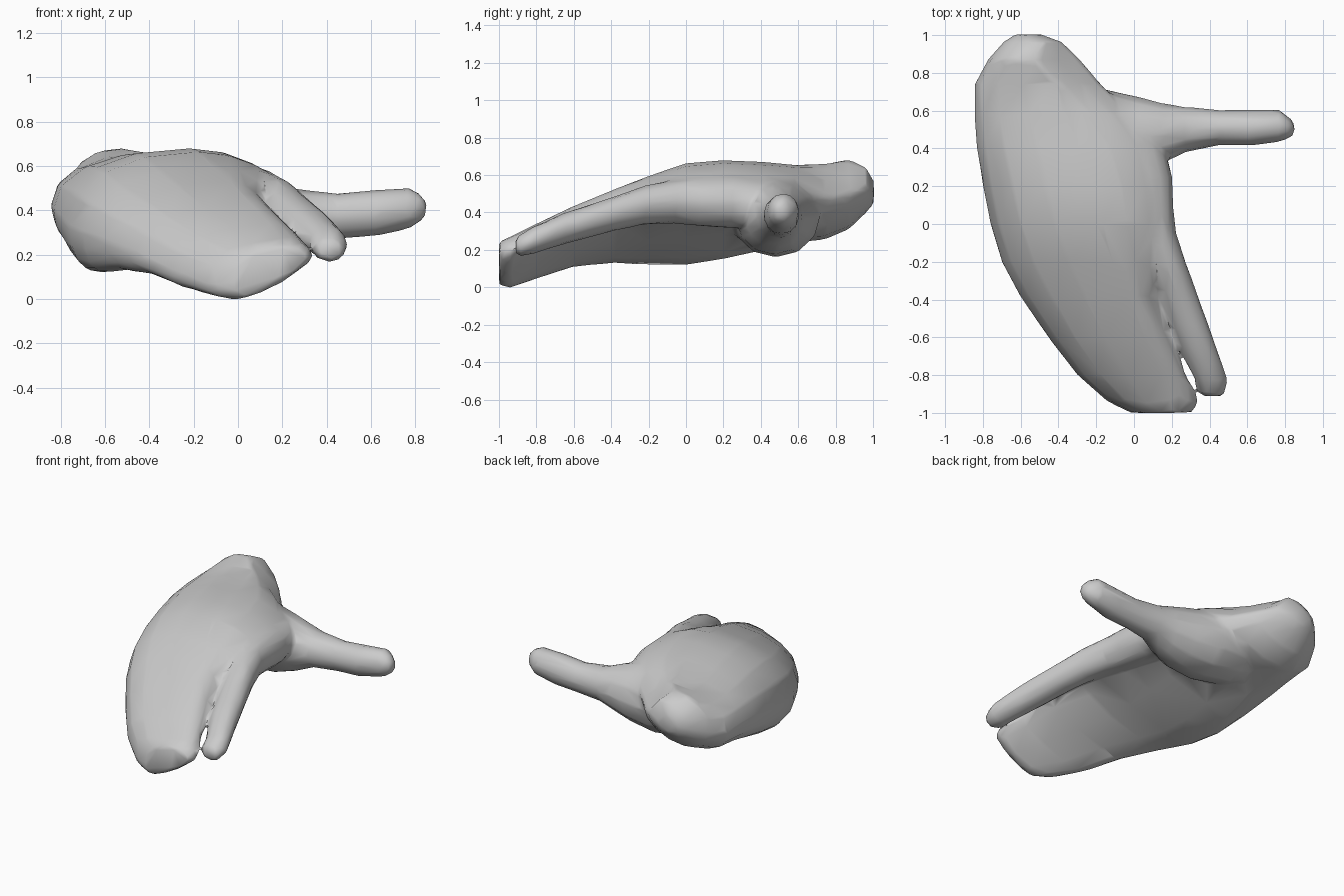
import bpy, bmesh, math
from mathutils import Vector

if "Cube" in bpy.data.objects:
    bpy.data.objects.remove(bpy.data.objects["Cube"])

grey = bpy.data.materials.new("plain_grey")
grey.diffuse_color = (0.6, 0.6, 0.6, 1)
grey.use_nodes = True
grey.node_tree.nodes["Principled BSDF"].inputs["Base Color"].default_value = grey.diffuse_color


def loft(name, rings):
    """Skin a list of equally sized point rings and cap both ends."""
    bm = bmesh.new()
    loops = [[bm.verts.new(p) for p in ring] for ring in rings]
    n = len(loops[0])
    for a, b in zip(loops, loops[1:]):
        for i in range(n):
            j = (i + 1) % n
            bm.faces.new((a[i], a[j], b[j], b[i]))
    bm.faces.new(loops[0])
    bm.faces.new(loops[-1])
    bmesh.ops.recalc_face_normals(bm, faces=bm.faces)
    bmesh.ops.triangulate(bm, faces=[f for f in bm.faces if len(f.verts) == 4])
    mesh = bpy.data.meshes.new(name)
    bm.to_mesh(mesh)
    bm.free()
    mesh.materials.append(grey)
    ob = bpy.data.objects.new(name, mesh)
    bpy.context.collection.objects.link(ob)
    return ob


def quadrant_ring(y, left, top, right, under, steps=4):
    """Ring through four extremes; exponent 1 is round, 2 is straight."""
    keys = [Vector(p) for p in (left, top, right, under)]
    wrist = y > 0.65
    power = (0.92, 1.9 if wrist else 1.05, 1.1 if wrist else 1.55, 0.92)
    pts = []
    for q in range(4):
        a, b = keys[q], keys[(q + 1) % 4]
        c = Vector((b.x, a.y)) if q % 2 == 0 else Vector((a.x, b.y))
        for s in range(steps):
            t = math.pi / 2 * s / steps
            p = c + (a - c) * math.cos(t) ** power[q] + (b - c) * math.sin(t) ** power[q]
            pts.append((p.x, y, p.y))
    return pts


def tube_ring(along, across, height, r_across, r_height, axis, sides=12):
    pts = []
    for i in range(sides):
        t = 2 * math.pi * i / sides
        u, z = across + r_across * math.cos(t), height + r_height * math.sin(t)
        pts.append((along, u, z) if axis == "x" else (u, along, z))
    return pts


# Palm, wrist and joined fingers: y, then left, top, right, under as (x, z)
palm = [
    (1.005, (-.63, .50), (-.55, .57), (-.49, .50), (-.55, .45)),
    (0.965, (-.69, .49), (-.47, .64), (-.38, .53), (-.57, .40)),
    (0.87, (-.775, .45), (-.53, .685), (-.28, .50), (-.58, .31)),
    (0.74, (-.845, .42), (-.40, .66), (-.17, .48), (-.58, .255)),
    (0.58, (-.845, .42), (-.36, .655), (.00, .45), (-.60, .24)),
    (0.42, (-.835, .40), (-.30, .67), (.16, .44), (-.60, .20)),
    (0.20, (-.80, .36), (-.22, .68), (.20, .45), (-.62, .15)),
    (0.00, (-.76, .32), (-.18, .665), (.21, .45), (-.63, .12)),
    (-.20, (-.70, .30), (-.10, .595), (.18, .42), (-.60, .12)),
    (-.38, (-.605, .27), (-.02, .525), (.125, .38), (-.51, .13)),
    (-.60, (-.455, .20), (.06, .435), (.20, .32), (-.36, .11)),
    (-.80, (-.30, .13), (.15, .34), (.28, .26), (-.20, .045)),
    (-.94, (-.14, .07), (.20, .27), (.345, .19), (.00, -.004)),
    (-1.0, (-.02, .05), (.20, .245), (.31, .18), (.04, .01)),
]
hand = loft("hand", [quadrant_ring(*row) for row in palm])

# Pointing finger: y, x, z, half width, half height
finger = [
    (.45, .02, .45, .13, .12), (.25, .07, .455, .135, .14),
    (.08, .08, .46, .13, .135), (-.05, .105, .46, .12, .12),
    (-.22, .172, .44, .11, .105), (-.38, .235, .395, .105, .093),
    (-.65, .335, .315, .102, .085), (-.82, .408, .25, .088, .073),
    (-.885, .412, .225, .075, .06), (-.912, .415, .22, .055, .04),
]
finger_ob = loft("finger", [tube_ring(*row, "y") for row in finger])

# Thumb with its broad base: x, y, z, half width, half height
thumb = [
    (-.60, .50, .42, .14, .14), (-.38, .49, .39, .21, .20),
    (-.18, .48, .385, .24, .225), (.02, .47, .375, .205, .20),
    (.15, .48, .375, .16, .165),
    (.27, .50, .378, .122, .118), (.45, .51, .375, .094, .103),
    (.62, .51, .388, .097, .105), (.77, .52, .41, .085, .094),
    (.82, .51, .41, .058, .068), (.85, .505, .41, .03, .035),
]
thumb_ob = loft("thumb", [tube_ring(*row, "x") for row in thumb])


def apply(kind, **settings):
    mod = hand.modifiers.new(kind, kind)
    for key, value in settings.items():
        setattr(mod, key, value)
    bpy.ops.object.modifier_apply(modifier=mod.name)


# Merge the finger and thumb into the hand
bpy.context.view_layer.objects.active = hand
hand.select_set(True)
for part in (finger_ob, thumb_ob):
    apply("BOOLEAN", operation="UNION", solver="EXACT", object=part)
    bpy.data.objects.remove(part, do_unlink=True)

# Blend the joins, then return to a light mesh
apply("REMESH", mode="VOXEL", voxel_size=0.014)
apply("SMOOTH", factor=0.5, iterations=10)
apply("DECIMATE", ratio=1600 / max(1600, 2 * len(hand.data.polygons)))
hand.data.materials.clear()
hand.data.materials.append(grey)
bpy.ops.object.shade_smooth_by_angle(angle=math.radians(60))
